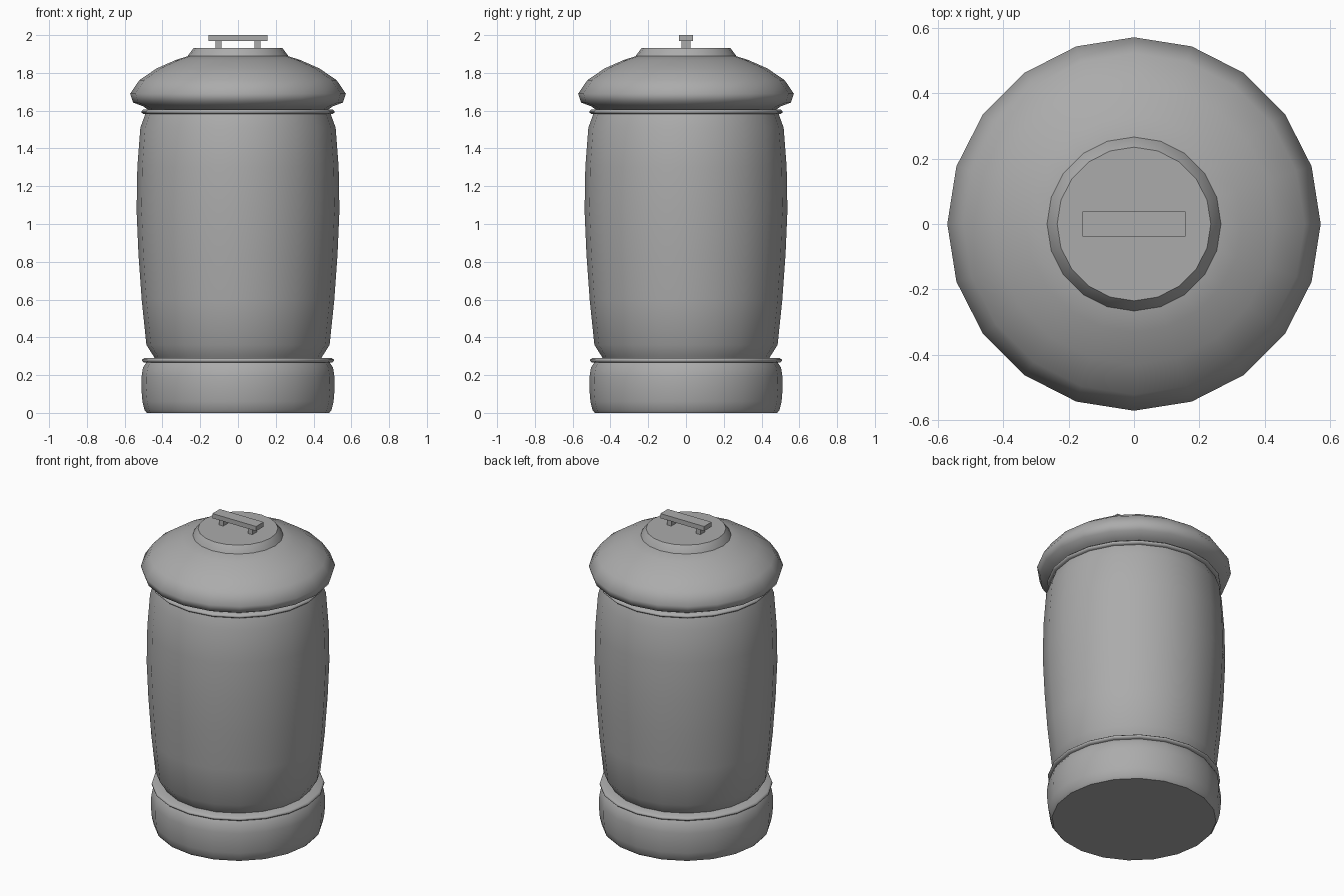
import bpy, bmesh, math

if "Cube" in bpy.data.objects:
    bpy.data.objects.remove(bpy.data.objects["Cube"])

SIDES = 20

# Dark grey finish shared by every part
grey = bpy.data.materials.new("dark_grey")
grey.diffuse_color = (0.41, 0.41, 0.41, 1)
grey.use_nodes = True
grey.node_tree.nodes["Principled BSDF"].inputs["Base Color"].default_value = grey.diffuse_color


def finish(bm, name, angle=35):
    bmesh.ops.recalc_face_normals(bm, faces=bm.faces)
    mesh = bpy.data.meshes.new(name)
    bm.to_mesh(mesh)
    bm.free()
    mesh.materials.append(grey)
    obj = bpy.data.objects.new(name, mesh)
    bpy.context.collection.objects.link(obj)
    bpy.ops.object.select_all(action='DESELECT')
    obj.select_set(True)
    bpy.context.view_layer.objects.active = obj
    bpy.ops.object.shade_smooth_by_angle(angle=math.radians(angle))
    return obj


def lathe(name, profile, closed=False, angle=35):
    """Revolve (radius, z) points; cap both ends, or close into a ring."""
    bm = bmesh.new()
    rows = [[bm.verts.new((r * math.cos(2 * math.pi * i / SIDES),
                           r * math.sin(2 * math.pi * i / SIDES), z))
             for i in range(SIDES)] for r, z in profile]
    pairs = list(zip(rows, rows[1:]))
    if closed:
        pairs.append((rows[-1], rows[0]))
    else:
        bm.faces.new(rows[0])
        bm.faces.new(rows[-1])
    for a, b in pairs:
        for i in range(SIDES):
            j = (i + 1) % SIDES
            bm.faces.new((a[i], a[j], b[j], b[i]))
    return finish(bm, name, angle)


def box(name, center, size):
    bm = bmesh.new()
    bmesh.ops.create_cube(bm, size=1)
    bmesh.ops.scale(bm, vec=size, verts=bm.verts)
    bmesh.ops.translate(bm, vec=center, verts=bm.verts)
    return finish(bm, name)


# Rounded foot
lathe("base", [(0.483, 0), (0.495, 0.015), (0.506, 0.06), (0.512, 0.13),
               (0.511, 0.19), (0.503, 0.24), (0.485, 0.268)], angle=48)

# Bulging barrel
lathe("body", [(0.43, 0.27), (0.447, 0.30), (0.485, 0.36), (0.510, 0.60),
               (0.527, 0.84), (0.537, 1.07), (0.533, 1.30), (0.517, 1.51),
               (0.488, 1.59)])

# Trim rings below and above the barrel
for name, z, r in (("lower_ring", 0.278, 0.497), ("upper_ring", 1.594, 0.501)):
    lathe(name, [(0.40, z - 0.012), (r, z - 0.012), (r + 0.01, z - 0.004),
                 (r + 0.01, z + 0.004), (r, z + 0.012), (0.40, z + 0.012)],
          closed=True, angle=60)

# Domed lid with overhanging rim
lathe("lid", [(0.47, 1.60), (0.50, 1.622), (0.555, 1.643), (0.571, 1.69),
              (0.522, 1.762), (0.43, 1.824), (0.33, 1.868), (0.265, 1.889)],
      angle=75)

# Raised cap on the lid
lathe("lid_cap", [(0.267, 1.885), (0.265, 1.892), (0.235, 1.932)], angle=30)

# Handle
for name, x in (("left_handle_post", -0.104), ("right_handle_post", 0.104)):
    box(name, (x, 0, 1.949), (0.032, 0.05, 0.044))
box("handle_bar", (0, 0, 1.985), (0.314, 0.076, 0.03))
